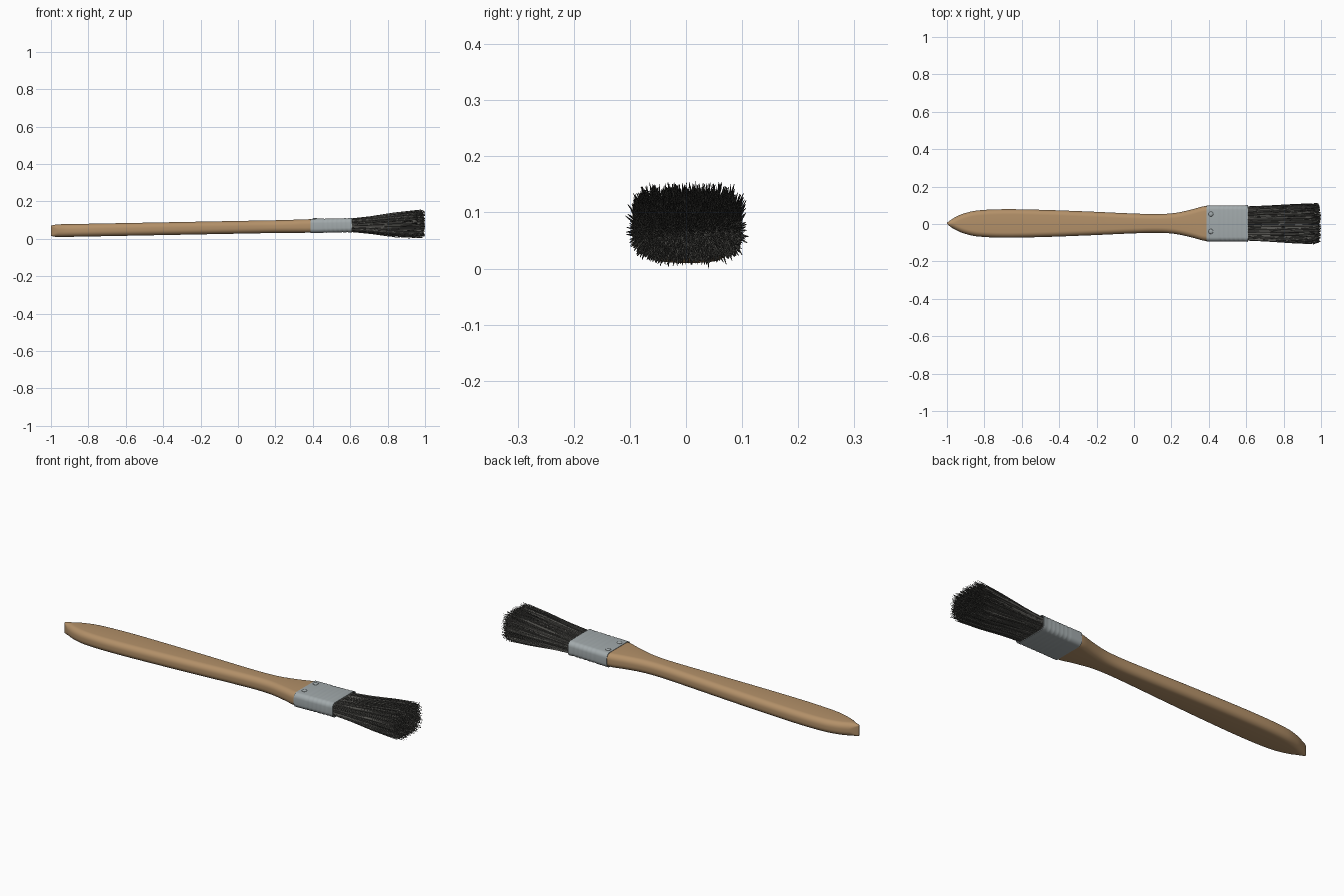
import bpy, bmesh, math, random
from mathutils import Vector

if "Cube" in bpy.data.objects:
    bpy.data.objects.remove(bpy.data.objects["Cube"])

random.seed(7)


def material(name, rgb):
    m = bpy.data.materials.new(name)
    m.diffuse_color = (*rgb, 1)
    m.use_nodes = True
    m.node_tree.nodes["Principled BSDF"].inputs["Base Color"].default_value = m.diffuse_color
    return m


def axis_z(x):
    # centre line rises gently from handle tip to bristles
    return 0.043 + (x + 1) * 0.0188


def section(x, w, h, r, yc=0.0, seg=6):
    # rounded rectangle across the x axis
    r = min(r, w * 0.98, h * 0.98)
    pts = []
    for k, (sy, sz) in enumerate(((1, 1), (-1, 1), (-1, -1), (1, -1))):
        for i in range(seg + 1):
            a = math.pi / 2 * (k + i / seg)
            pts.append((x, yc + sy * (w - r) + r * math.cos(a),
                        axis_z(x) + sz * (h - r) + r * math.sin(a)))
    return pts


def finish(bm, name, mat, angle=None):
    bmesh.ops.recalc_face_normals(bm, faces=bm.faces)
    me = bpy.data.meshes.new(name)
    bm.to_mesh(me)
    bm.free()
    ob = bpy.data.objects.new(name, me)
    bpy.context.collection.objects.link(ob)
    me.materials.append(mat)
    if angle:
        bpy.ops.object.select_all(action='DESELECT')
        ob.select_set(True)
        bpy.context.view_layer.objects.active = ob
        bpy.ops.object.shade_smooth_by_angle(angle=math.radians(angle))
    return ob


def loft(name, rings, mat, angle, closed=False):
    bm = bmesh.new()
    vs = [[bm.verts.new(p) for p in ring] for ring in rings]
    n = len(vs[0])
    pairs = list(zip(vs, vs[1:]))
    if closed:
        pairs.append((vs[-1], vs[0]))
    else:
        bm.faces.new(vs[0])
        bm.faces.new(vs[-1])
    for a, b in pairs:
        for i in range(n):
            j = (i + 1) % n
            bm.faces.new((a[i], a[j], b[j], b[i]))
    return finish(bm, name, mat, angle)


def smooth_keys(keys, steps=4):
    # Catmull-Rom through the profile points
    vs = [Vector(k) for k in keys]
    out = []
    for i in range(len(vs) - 1):
        p1, p2 = vs[i], vs[i + 1]
        d = p2[0] - p1[0]
        t1 = t2 = (p2 - p1) / d
        if i > 0:
            t1 = (p2 - vs[i - 1]) / (p2[0] - vs[i - 1][0])
        if i < len(vs) - 2:
            t2 = (vs[i + 2] - p1) / (vs[i + 2][0] - p1[0])
        for s in range(steps):
            t = s / steps
            out.append(p1 * (2*t**3 - 3*t**2 + 1) + t1 * d * (t**3 - 2*t**2 + t)
                       + p2 * (3*t**2 - 2*t**3) + t2 * d * (t**3 - t**2))
    return out + [vs[-1]]


wood = material("wood", (0.45, 0.28, 0.14))
metal = material("metal", (0.36, 0.40, 0.41))
hair = material("hair", (0.09, 0.088, 0.08))

# wooden handle: x, half width, half height
handle_keys = [(-1, .003, .027), (-.985, .015, .031), (-.955, .034, .034),
               (-.91, .053, .034), (-.84, .069, .034), (-.7, .076, .034),
               (-.5, .073, .034), (-.25, .064, .034), (0, .053, .034),
               (.13, .050, .034), (.22, .056, .034), (.31, .075, .035),
               (.38, .093, .036), (.45, .093, .035)]
loft("handle", [section(x, w, h, 0.028, 0.003) for x, w, h in smooth_keys(handle_keys)],
     wood, 50)

# metal ferrule: thin shell with shallow ribs towards the bristles
outer = [section(.387, .097, .038, .024, .003), section(.445, .097, .038, .024, .003)]
for i in range(6):
    for dx, d in ((0, 0), (.008, -.0014), (.016, 0)):
        outer.append(section(.455 + i * .024 + dx, .097 + d, .038 + d, .024, .003))
outer.append(section(.61, .098, .0385, .024, .003))
inner = [section(x, .094, .0352, .021, .003) for x in (.61, .387)]
loft("ferrule", outer + inner, metal, 30, closed=True)

# two domed rivets on top of the ferrule
for i, y in enumerate((.053, -.040)):
    bm = bmesh.new()
    bmesh.ops.create_uvsphere(bm, u_segments=20, v_segments=10, radius=.013)
    bmesh.ops.scale(bm, vec=(1, 1, .4), verts=bm.verts)
    bmesh.ops.translate(bm, vec=(.411, y, axis_z(.411) + .038), verts=bm.verts)
    finish(bm, f"rivet_{i + 1}", metal, 60)

# packed bristle root closing the ferrule mouth
loft("bristle_root", [section(x, .090, .033, .022, .003) for x in (.5, .612)], hair, 40)

# flaring bristles: thin three-sided tapered strands
bm = bmesh.new()
count = 0
while count < 4800:
    u, v = random.uniform(-1, 1), random.uniform(-1, 1)
    if u**4 + v**4 > 1:
        continue
    count += 1
    tip_x = random.uniform(.945, 1.0) - .012 * (u*u + v*v) * random.random()
    ny, nz = random.gauss(0, .004), random.gauss(0, .004)
    a0 = random.uniform(0, 6.28)
    prev = None
    for t, r in ((0, .0019), (.33, .0019), (.68, .0017), (1, .0006)):
        x = .59 + (tip_x - .59) * t
        e = .35 * t + .65 * t * t * (3 - 2 * t)
        y = .003 + u * (.090 + .011 * e) + ny * t
        z = axis_z(x) + v * (.0335 + .0365 * e) + nz * t
        ring = [bm.verts.new((x, y + r * math.cos(a0 + k * 2.0944),
                              max(0, z + r * math.sin(a0 + k * 2.0944)))) for k in range(3)]
        if prev:
            for k in range(3):
                j = (k + 1) % 3
                bm.faces.new((prev[k], prev[j], ring[j], ring[k]))
        prev = ring
    bm.faces.new(prev)
finish(bm, "bristles", hair)
